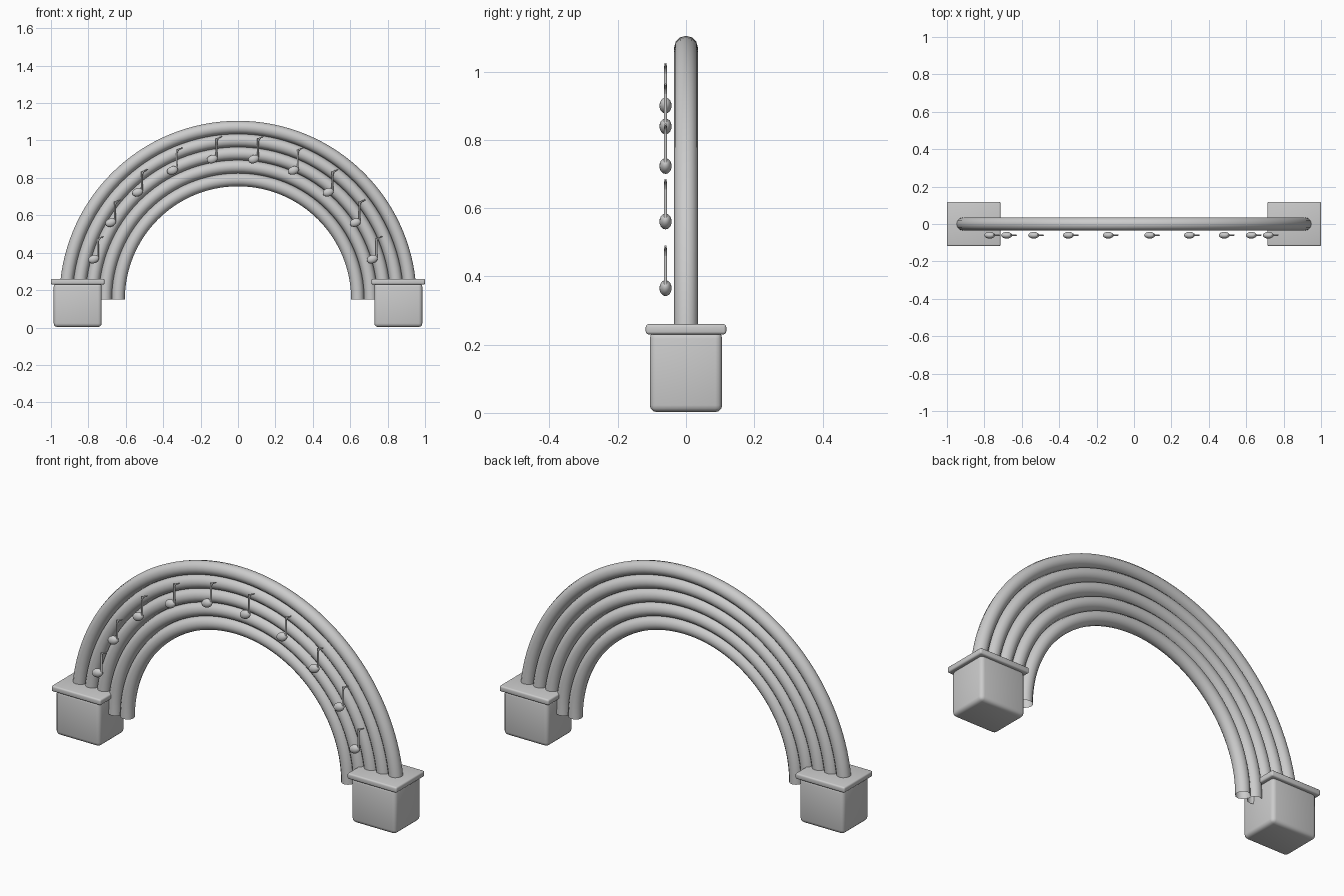
import bpy
from math import sin, cos, pi, radians

if "Cube" in bpy.data.objects:
    bpy.data.objects.remove(bpy.data.objects["Cube"])

CENTRE_Z = 0.15


def tube(name, points, radius, resolution=4, caps=False, end_scale=1.0):
    """Round tube swept along a list of points."""
    cu = bpy.data.curves.new(name, 'CURVE')
    cu.dimensions = '3D'
    cu.bevel_depth = radius
    cu.bevel_resolution = resolution
    cu.use_fill_caps = caps
    sp = cu.splines.new('POLY')
    sp.points.add(len(points) - 1)
    for i, (p, co) in enumerate(zip(sp.points, points)):
        p.co = (*co, 1)
        p.radius = 1 + (end_scale - 1) * i / (len(points) - 1)
    sp.use_smooth = True
    ob = bpy.data.objects.new(name, cu)
    bpy.context.collection.objects.link(ob)
    bpy.ops.object.select_all(action='DESELECT')
    ob.select_set(True)
    bpy.context.view_layer.objects.active = ob
    bpy.ops.object.convert(target='MESH')
    bpy.ops.object.shade_smooth_by_angle(angle=radians(50))
    return bpy.context.object


def box(name, centre, size, bevel):
    """Box with rounded edges."""
    bpy.ops.mesh.primitive_cube_add(size=1, location=centre)
    ob = bpy.context.object
    ob.name = name
    ob.scale = size
    bpy.ops.object.transform_apply(location=False, rotation=False, scale=True)
    mod = ob.modifiers.new("round_edges", 'BEVEL')
    mod.width = bevel
    mod.segments = 3
    bpy.ops.object.modifier_apply(modifier=mod.name)
    bpy.ops.object.shade_smooth_by_angle(angle=radians(35))
    return ob


# Five concentric open-ended arch tubes
for i in range(5):
    r = 0.64 + 0.07 * i
    arc = [(r * cos(pi * k / 64), 0, CENTRE_Z + r * sin(pi * k / 64)) for k in range(65)]
    tube(f"arch_tube_{i + 1}", arc, 0.035)

# Pedestal and cap slab on each side
for side, s in (("left", -1), ("right", 1)):
    box(f"pedestal_{side}", (s * 0.857, 0, 0.12), (0.257, 0.212, 0.235), 0.02)
    box(f"pedestal_cap_{side}", (s * 0.857, 0, 0.245), (0.286, 0.236, 0.03), 0.008)

# Ten upright music notes following the arch
NOTE_Y = -0.06
for n in range(10):
    a = radians(16 + 148 * n / 9)
    x = -0.775 * cos(a) - 0.027
    z = CENTRE_Z + 0.009 + 0.749 * sin(a)

    # tilted oval head
    bpy.ops.mesh.primitive_uv_sphere_add(segments=16, ring_count=10, radius=1,
                                         location=(x, NOTE_Y, z),
                                         rotation=(0, radians(-20), 0))
    head = bpy.context.object
    head.name = f"note_head_{n + 1}"
    head.scale = (0.030, 0.018, 0.022)
    bpy.ops.object.shade_smooth()

    # stem and curved flag
    sx = x + 0.023
    tube(f"note_stem_{n + 1}", [(sx, NOTE_Y, z), (sx, NOTE_Y, z + 0.112)], 0.005, 2, True)
    flag = [(0, 0.095), (0.005, 0.108), (0.014, 0.115), (0.023, 0.118), (0.030, 0.123)]
    tube(f"note_flag_{n + 1}", [(sx + dx, NOTE_Y, z + dz) for dx, dz in flag],
         0.005, 2, True, 0.6)
